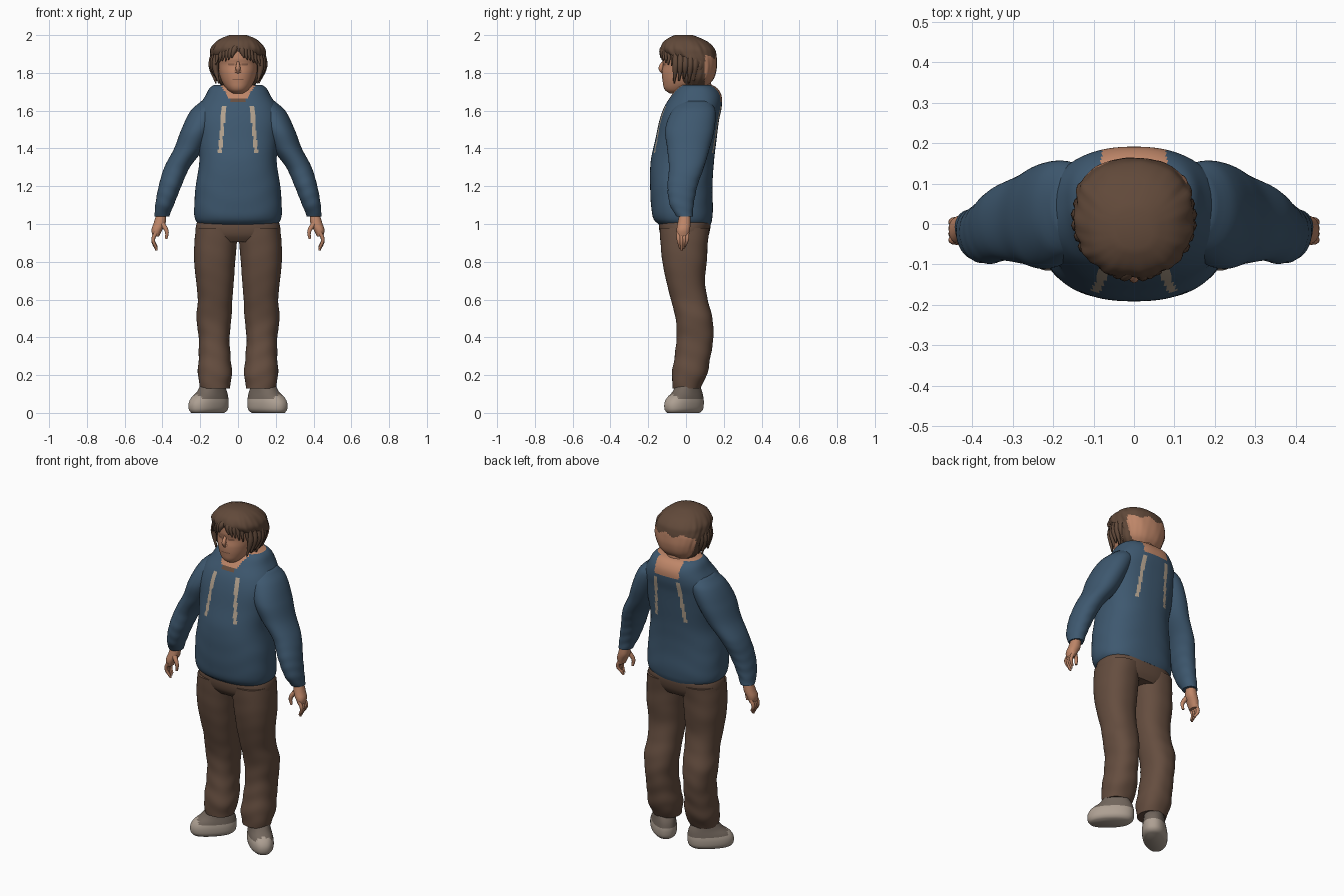
import bpy, bmesh, math, random
from mathutils import Vector, Matrix

random.seed(4)
if "Cube" in bpy.data.objects:
    bpy.data.objects.remove(bpy.data.objects["Cube"])


def material(name, r, g, b):
    m = bpy.data.materials.new(name)
    m.use_nodes = True
    m.diffuse_color = (r, g, b, 1)
    node = m.node_tree.nodes["Principled BSDF"]
    node.inputs["Base Color"].default_value = (r, g, b, 1)
    node.inputs["Roughness"].default_value = 0.9
    return m


blue = material("blue_fleece", 0.048, 0.098, 0.16)
brown = material("brown_trousers", 0.13, 0.075, 0.05)
hair_brown = material("brown_hair", 0.12, 0.067, 0.042)
skin = material("skin", 0.52, 0.24, 0.14)
flush = material("dark_skin", 0.25, 0.115, 0.07)
cord = material("cream_cord", 0.45, 0.36, 0.27)
pale = material("pale_rubber", 0.42, 0.35, 0.29)
grey = material("grey_suede", 0.17, 0.135, 0.11)


def finish(name, mesh, mats):
    for m in mats:
        mesh.materials.append(m)
    ob = bpy.data.objects.new(name, mesh)
    bpy.context.collection.objects.link(ob)
    bpy.ops.object.select_all(action='DESELECT')
    ob.select_set(True)
    bpy.context.view_layer.objects.active = ob
    bpy.ops.object.shade_smooth_by_angle(angle=math.radians(50))
    return ob


def sample(rows, z):
    """Smooth (Hermite) interpolation of section rows at height z."""
    k = max(i for i in range(len(rows) - 1) if rows[i][0] <= z + 1e-9)
    a, b = rows[k], rows[k + 1]
    p, n = rows[max(k - 1, 0)], rows[min(k + 2, len(rows) - 1)]
    h = b[0] - a[0]
    t = (z - a[0]) / h
    out = []
    for j in range(1, 5):
        ma = (b[j] - p[j]) / (b[0] - p[0]) * h
        mb = (n[j] - a[j]) / (n[0] - a[0]) * h
        out.append((2*t**3 - 3*t*t + 1)*a[j] + (t**3 - 2*t*t + t)*ma
                   + (3*t*t - 2*t**3)*b[j] + (t**3 - t*t)*mb)
    return out


def loft(name, rows, mats, rule=None, power=2.3, seg=64, step=0.012,
         ripple=None, side=1, matrix=None):
    """Stack rounded sections; a row is (z, x low, x high, y low, y high)."""
    if len(rows[0]) == 4:
        rows = [(z, -w, w, y0, y1) for z, w, y0, y1 in rows]
    bm = bmesh.new()
    low, high = rows[0][0], rows[-1][0]
    count = max(2, round((high - low) / step))
    rings = []
    for i in range(count + 1):
        z = low + (high - low) * i / count
        x0, x1, y0, y1 = sample(rows, z)
        ring = []
        for j in range(seg):
            a = math.tau * j / seg
            c, s = math.cos(a), math.sin(a)
            f = 1 + (ripple(a, z) if ripple else 0)
            x = (x0 + x1)/2 + f*(x1 - x0)/2 * math.copysign(abs(c)**(2/power), c)
            y = (y0 + y1)/2 + f*(y1 - y0)/2 * math.copysign(abs(s)**(2/power), s)
            ring.append(bm.verts.new((x, y, z)))
        rings.append(ring)
    for a, b in zip(rings, rings[1:]):
        for j in range(seg):
            k = (j + 1) % seg
            bm.faces.new((a[j], a[k], b[k], b[j]))
    bm.faces.new(rings[0])
    bm.faces.new(rings[-1])
    if rule:
        for f in bm.faces:
            f.material_index = rule(f.calc_center_median())
    if matrix:
        bm.transform(matrix)
    if side < 0:
        bm.transform(Matrix.Scale(-1, 4, (1, 0, 0)))
    bmesh.ops.recalc_face_normals(bm, faces=bm.faces)
    mesh = bpy.data.meshes.new(name)
    bm.to_mesh(mesh)
    bm.free()
    return finish(name, mesh, mats)


def tube(name, points, radii, mat, side=1):
    """Tapered strand through a few points."""
    cu = bpy.data.curves.new(name + "_path", 'CURVE')
    cu.dimensions = '3D'
    cu.bevel_depth, cu.bevel_resolution, cu.resolution_u = 1, 2, 5
    cu.use_fill_caps = True
    sp = cu.splines.new('BEZIER')
    sp.bezier_points.add(len(points) - 1)
    for bp, p, r in zip(sp.bezier_points, points, radii):
        bp.co, bp.radius = (p[0] * side, p[1], p[2]), r
        bp.handle_left_type = bp.handle_right_type = 'AUTO'
    temp = bpy.data.objects.new(name + "_path", cu)
    bpy.context.collection.objects.link(temp)
    mesh = bpy.data.meshes.new_from_object(
        temp.evaluated_get(bpy.context.evaluated_depsgraph_get()))
    bpy.data.objects.remove(temp)
    mesh.materials.clear()
    return finish(name, mesh, [mat])


# Hooded top: cords, open neckline and bare nape are painted by position
def top_colour(p):
    x = abs(p.x)
    if p.y > 0.08 and p.z > 1.64 and x < 0.08:
        return 2
    if p.y < 0.06 and p.z > 1.64 and x < 0.03 + 0.65 * (p.z - 1.64):
        return 3 if p.z < 1.665 else 2
    if 1.38 < p.z < 1.63 and abs(x - 0.073 - (1.63 - p.z) * 0.09) < 0.01:
        return 1
    return 0


loft("hooded_top", [
    (0.995, 0.205, -0.14, 0.13), (1.02, 0.225, -0.168, 0.138),
    (1.07, 0.232, -0.182, 0.142), (1.2, 0.224, -0.19, 0.14),
    (1.33, 0.205, -0.187, 0.148), (1.45, 0.215, -0.162, 0.162),
    (1.55, 0.225, -0.14, 0.175), (1.62, 0.208, -0.115, 0.189),
    (1.68, 0.172, -0.078, 0.188), (1.72, 0.15, -0.05, 0.165),
    (1.735, 0.13, -0.03, 0.14)], [blue, cord, skin, brown], top_colour,
    power=2.4, seg=160, step=0.01,
    ripple=lambda a, z: 0.008 * math.sin(z*55 + 2*math.sin(3*a)) * max(0, 1.45 - z))

# Trousers: hips
loft("hips", [(0.905, 0.19, -0.11, 0.1), (0.94, 0.222, -0.135, 0.12),
              (1.0, 0.22, -0.143, 0.13), (1.03, 0.2, -0.13, 0.12)], [brown], power=2.5)

sleeve = [(1.04, 0.365, 0.442, -0.05, 0.035), (1.1, 0.34, 0.438, -0.085, 0.04),
          (1.2, 0.3, 0.42, -0.098, 0.06), (1.3, 0.255, 0.39, -0.09, 0.095),
          (1.4, 0.18, 0.338, -0.1, 0.125), (1.5, 0.13, 0.3, -0.11, 0.15),
          (1.6, 0.09, 0.25, -0.075, 0.155), (1.65, 0.08, 0.195, -0.03, 0.13)]
leg = [(0.13, 0.045, 0.2, -0.07, 0.075), (0.2, 0.032, 0.212, -0.075, 0.11),
       (0.3, 0.04, 0.208, -0.06, 0.13), (0.4, 0.045, 0.208, -0.05, 0.145),
       (0.5, 0.035, 0.22, -0.055, 0.14), (0.6, 0.03, 0.213, -0.08, 0.115),
       (0.7, 0.022, 0.222, -0.105, 0.1), (0.8, 0.015, 0.232, -0.125, 0.11),
       (0.9, 0.006, 0.231, -0.135, 0.115), (0.98, 0.0, 0.222, -0.14, 0.125)]
shoe = [(0, 0.05, -0.125, 0.09), (0.015, 0.064, -0.137, 0.108),
        (0.05, 0.068, -0.138, 0.115), (0.08, 0.064, -0.12, 0.113),
        (0.11, 0.058, -0.08, 0.105), (0.155, 0.052, -0.045, 0.08)]
palm = [(0.935, 0.418, 0.452, -0.045, 0.012), (0.97, 0.4, 0.458, -0.05, 0.02),
        (1.0, 0.384, 0.448, -0.045, 0.024), (1.06, 0.38, 0.43, -0.033, 0.022)]

for side, label in ((1, "left"), (-1, "right")):
    # Sleeves gather towards the cuff, trouser legs below the knee
    loft(label + "_sleeve", sleeve, [blue], power=2.1, side=side, seg=56,
         ripple=lambda a, z: 0.035 * math.sin(z*110 + 1.5*math.sin(2*a)) * max(0, 1.35 - z) * 2)
    loft(label + "_trouser_leg", leg, [brown], side=side,
         ripple=lambda a, z: 0.03 * math.sin(z*62 + 1.6*math.sin(2*a)) * max(0.1, 0.75 - z))
    # Shoes turned outwards
    turn = Matrix.Translation((0.147, -0.002, 0)) @ Matrix.Rotation(math.radians(46), 4, 'Z')
    loft(label + "_shoe", shoe, [pale, grey], lambda p: int(p.z > 0.075 and p.y > -0.1),
         side=side, matrix=turn, seg=48, step=0.008)
    # Hands
    loft(label + "_palm", palm, [skin], side=side, seg=24, power=2.2)
    for i in range(4):
        y = -0.041 + i * 0.016
        drop = 0.86 + 0.01 * abs(i - 1)
        tube(f"{label}_finger_{i + 1}",
             [(0.434, y, 0.955), (0.449, y*0.9 - 0.002, 0.915), (0.43, y*0.5 - 0.01, drop)],
             [0.011, 0.010, 0.006], skin, side)
    tube(label + "_thumb", [(0.4, -0.03, 1.0), (0.377, -0.04, 0.96), (0.38, -0.037, 0.922)],
         [0.015, 0.011, 0.007], skin, side)


# Neck and head, with faint eyes and mouth
def face_colour(p):
    x = abs(p.x)
    eye = 0.022 < x < 0.055 and 1.84 < p.z < 1.852
    mouth = x < 0.03 and 1.762 < p.z < 1.77
    return int(p.y < -0.05 and (eye or mouth))


loft("neck", [(1.6, 0.08, -0.06, 0.15), (1.68, 0.072, -0.045, 0.14),
              (1.78, 0.075, -0.04, 0.13)], [skin], power=2, seg=32)
loft("head", [(1.69, 0.03, -0.085, 0.0), (1.71, 0.055, -0.112, 0.04),
              (1.75, 0.083, -0.123, 0.1), (1.8, 0.1, -0.127, 0.14),
              (1.845, 0.108, -0.122, 0.15), (1.88, 0.112, -0.128, 0.148),
              (1.93, 0.105, -0.12, 0.13), (1.97, 0.06, -0.07, 0.08)],
     [skin, flush], face_colour, power=2.15, seg=80, step=0.006)
tube("nose", [(0, -0.118, 1.86), (0, -0.133, 1.825), (0, -0.122, 1.8)],
     [0.007, 0.013, 0.008], skin)
for side, label in ((1, "left"), (-1, "right")):
    tube(label + "_nostril", [(0, -0.127, 1.81), (0.016, -0.12, 1.808)], [0.009, 0.007], skin, side)

# Hair cap, bare at the nape
loft("hair", [(1.735, 0.088, -0.03, 0.12), (1.77, 0.118, -0.05, 0.148),
              (1.82, 0.135, -0.058, 0.162), (1.87, 0.146, -0.08, 0.163),
              (1.9, 0.147, -0.118, 0.16), (1.93, 0.142, -0.132, 0.15),
              (1.965, 0.115, -0.118, 0.115), (1.985, 0.085, -0.092, 0.075),
              (2.0, 0.045, -0.06, 0.035)], [hair_brown, skin],
     lambda p: int(p.y > 0.1 and p.z < 1.885 + 0.01*math.sin(p.x*60)), seg=96, step=0.007,
     ripple=lambda a, z: (0.018*math.sin(11*a + z*25) + 0.012*math.sin(23*a - z*30))
     * (0.25 if math.sin(a) > 0.6 else 1) * min(1, (2.0 - z) * 15))

# Fringe swept both ways from the parting, and locks over the ears
for side, label in ((1, "left"), (-1, "right")):
    for i in range(6):
        x = 0.025 + i * 0.017
        y = -0.136 + 0.07 * (x / 0.12) ** 2
        tip = 1.885 - i * 0.009 + random.uniform(-0.008, 0.006)
        tube(f"{label}_fringe_{i + 1}",
             [(0.02*side + x*0.3, -0.085, 1.968), (x*0.85, y + 0.008, 1.92), (x + 0.008, y, tip)],
             [0.014, 0.017, 0.003], hair_brown, side)
    for i in range(6):
        y = -0.055 + i * 0.026
        x = 0.118 + 0.018 * math.sin(i * 0.6)
        tube(f"{label}_lock_{i + 1}",
             [(x - 0.01, y, 1.92), (x + 0.003, y, 1.84),
              (x - 0.022 + random.uniform(-0.006, 0.008), y - 0.008, 1.745 + 0.012*(i % 3))],
             [0.014, 0.018, 0.004], hair_brown, side)
